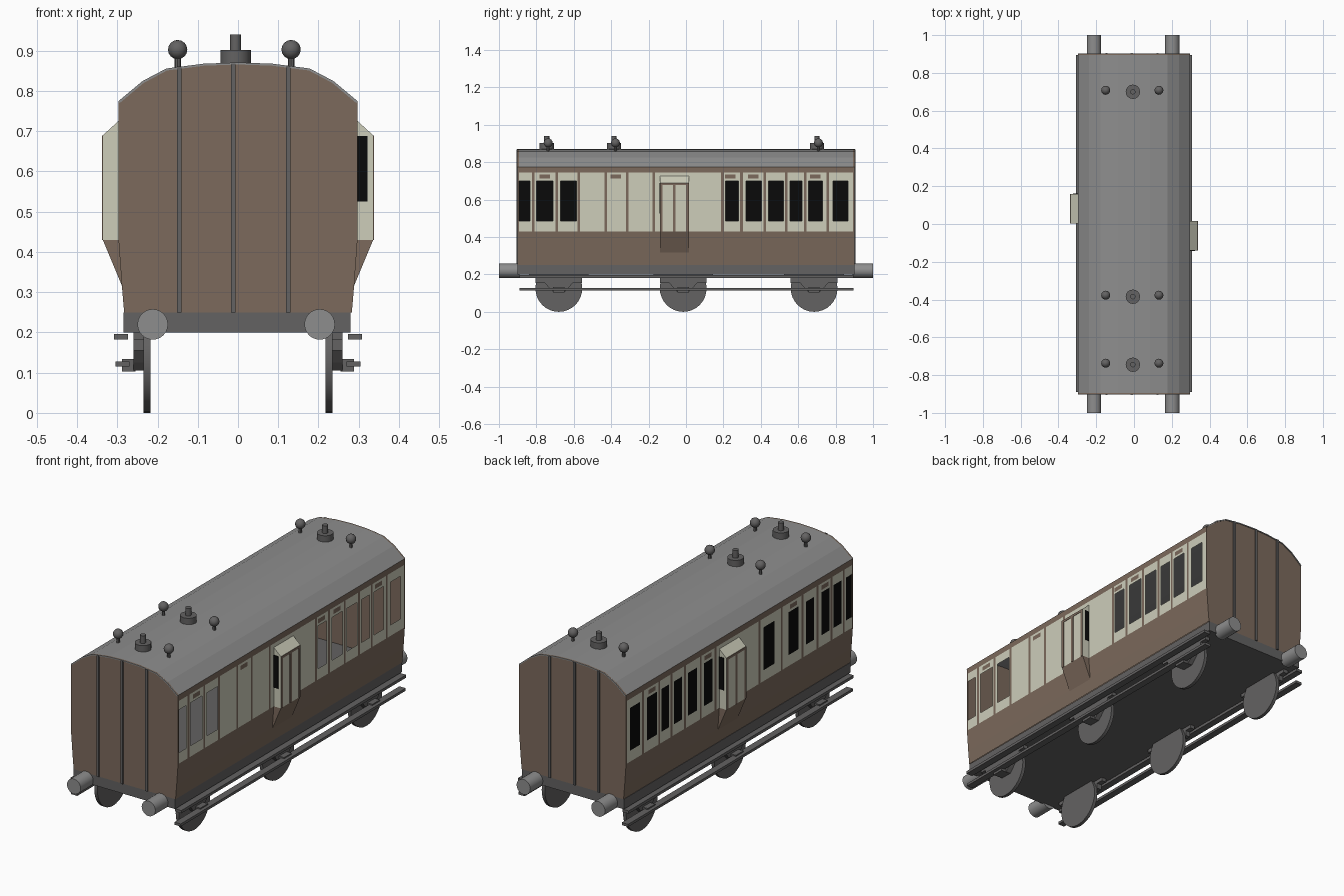
import bpy, bmesh, math
from mathutils import Matrix, Vector

if "Cube" in bpy.data.objects:
    bpy.data.objects.remove(bpy.data.objects["Cube"])


def material(name, col):
    m = bpy.data.materials.new(name)
    m.diffuse_color = (*col, 1)
    m.use_nodes = True
    m.node_tree.nodes["Principled BSDF"].inputs["Base Color"].default_value = m.diffuse_color
    return m


BROWN = material("brown_paint", (0.20, 0.143, 0.107))
CREAM = material("cream_paint", (0.61, 0.61, 0.49))
ROOF = material("roof_grey", (0.27, 0.27, 0.27))
DARK = material("underframe_grey", (0.125, 0.122, 0.122))
BLACK = material("black_glass", (0.003, 0.003, 0.003))


def finish(name, bm, mats, smooth=False):
    me = bpy.data.meshes.new(name)
    bm.to_mesh(me)
    bm.free()
    for m in mats:
        me.materials.append(m)
    ob = bpy.data.objects.new(name, me)
    bpy.context.collection.objects.link(ob)
    if smooth:
        bpy.context.view_layer.objects.active = ob
        ob.select_set(True)
        bpy.ops.object.shade_smooth_by_angle(angle=math.radians(40))
        ob.select_set(False)
    return ob


def box(name, x0, x1, y0, y1, z0, z1, mat):
    bm = bmesh.new()
    c = Vector(((x0 + x1) / 2, (y0 + y1) / 2, (z0 + z1) / 2))
    size = (abs(x1 - x0), abs(y1 - y0), abs(z1 - z0), 1)
    bmesh.ops.create_cube(bm, size=1, matrix=Matrix.Translation(c) @ Matrix.Diagonal(size))
    return finish(name, bm, [mat])


def cylinder(name, centre, r, depth, axis, mat, n=24):
    rot = {"X": Matrix.Rotation(math.pi / 2, 4, "Y"),
           "Y": Matrix.Rotation(math.pi / 2, 4, "X"), "Z": Matrix()}[axis]
    bm = bmesh.new()
    bmesh.ops.create_cone(bm, cap_ends=True, segments=n, radius1=r, radius2=r, depth=depth,
                          matrix=Matrix.Translation(centre) @ rot)
    return finish(name, bm, [mat], True)


def prism(name, pts, place, a, b, mats, rule=None):
    """Extrude a closed profile between a and b; place maps (u, v, w) to a point."""
    bm = bmesh.new()
    va = [bm.verts.new(place(u, v, a)) for u, v in pts]
    vb = [bm.verts.new(place(u, v, b)) for u, v in pts]
    n = len(pts)
    bm.faces.new(va)
    bm.faces.new(vb[::-1])
    for i in range(n):
        bm.faces.new((va[i], vb[i], vb[(i + 1) % n], va[(i + 1) % n]))
    bmesh.ops.recalc_face_normals(bm, faces=bm.faces)
    if rule:
        for f in bm.faces:
            f.material_index = rule(f.calc_center_median())
    return finish(name, bm, mats)


# Body shell section
L = 0.9
LOWER = [(0.283, 0.25), (0.289, 0.32), (0.297, 0.43)]
ARCH = [(0.297, 0.775), (0.237, 0.825), (0.178, 0.856), (0.085, 0.868), (0, 0.871)]
ARCH += [(-x, z) for x, z in ARCH[-2::-1]]


def side_wall(name, s, windows, strips, vents):
    """Panelled wall: grid cells are coloured or left open by their position."""
    bars = [(c - 0.007, c + 0.007) for c in strips] + [(-0.9, -0.893), (0.893, 0.9)]
    slots = [(c - 0.028, c + 0.028) for c in vents]
    ys = sorted({-L, L} | {v for p in windows + bars + slots for v in p})
    zs = [0.43, 0.485, 0.70, 0.712, 0.734, 0.745, 0.775]

    def within(y, spans):
        return any(a < y < b for a, b in spans)

    bm = bmesh.new()

    def quad(pts, mi):
        f = bm.faces.new([bm.verts.new(p) for p in (pts if s > 0 else pts[::-1])])
        f.material_index = mi

    x = s * 0.297
    for y0, y1 in zip(ys, ys[1:]):
        for z0, z1 in zip(zs, zs[1:]):
            y, z = (y0 + y1) / 2, (z0 + z1) / 2
            if 0.485 < z < 0.70 and within(y, windows):
                continue
            brown = z > 0.745 or within(y, bars) or (0.712 < z < 0.734 and within(y, slots))
            quad([(x, y0, z0), (x, y1, z0), (x, y1, z1), (x, y0, z1)], 0 if brown else 1)
    for (xa, za), (xb, zb) in zip(LOWER, LOWER[1:]):
        quad([(s * xa, -L, za), (s * xa, L, za), (s * xb, L, zb), (s * xb, -L, zb)], 0)
    bmesh.ops.remove_doubles(bm, verts=bm.verts, dist=1e-5)
    return finish(name, bm, [BROWN, CREAM])


side_wall("right_wall", 1,
          [(-0.892, -0.835), (-0.80, -0.71), (-0.67, -0.586), (0.21, 0.28), (0.32, 0.405),
           (0.44, 0.52), (0.555, 0.62), (0.655, 0.73), (0.785, 0.865)],
          [-0.817, -0.692, -0.574, -0.43, -0.315, -0.172, 0.195, 0.297, 0.422, 0.537, 0.637, 0.757],
          [-0.755, -0.375, 0.237, 0.36, 0.69])
side_wall("left_wall", -1,
          [(0.79, 0.87), (0.655, 0.735), (0.56, 0.62), (0.455, 0.52), (0.335, 0.41), (0.215, 0.28),
           (-0.28, -0.19), (-0.47, -0.39), (-0.59, -0.53), (-0.715, -0.65), (-0.81, -0.745),
           (-0.892, -0.845)],
          [0.765, 0.637, 0.54, 0.432, 0.308, 0.19, -0.16, -0.335, -0.50, -0.62, -0.73, -0.828],
          [0.695, 0.248, -0.43, -0.68])
box("left_window_glass", -0.294, -0.290, -0.895, 0.895, 0.46, 0.725, BLACK)

# End walls with vertical bars
for end, s in (("front", -1), ("back", 1)):
    outline = LOWER + ARCH + [(-x, z) for x, z in LOWER[::-1]]
    prism(end + "_wall", outline, lambda u, v, w: (u, w, v), s * (L - 0.006), s * L, [BROWN])
    for x, top in ((-0.146, 0.861), (-0.012, 0.869), (0.125, 0.862)):
        box(end + "_wall_bar", x - 0.006, x + 0.006, s * L, s * (L + 0.006), 0.25, top, DARK)
    for x in (-0.212, 0.203):
        cylinder(end + "_buffer", (x, s * 0.945, 0.22), 0.038, 0.11, "Y", ROOF)

# Curved roof skin
under = [(x * 0.99, z - 0.005) for x, z in ARCH[::-1]]
prism("roof", ARCH + under, lambda u, v, w: (u, w, v), -0.903, 0.903, [ROOF])

# Roof vents and lamps
for y in (-0.745, -0.385, 0.7):
    cylinder("vent_base", (-0.006, y, 0.883), 0.038, 0.038, "Z", DARK, 16)
    cylinder("vent_cap", (-0.006, y, 0.92), 0.014, 0.04, "Z", DARK, 12)
    for x in (-0.15, 0.132):
        cylinder("lamp_stem", (x, y + 0.008, 0.872), 0.008, 0.04, "Z", DARK, 8)
        bm = bmesh.new()
        bmesh.ops.create_uvsphere(bm, u_segments=12, v_segments=8, radius=0.024,
                                  matrix=Matrix.Translation((x, y + 0.008, 0.903)))
        finish("lamp_globe", bm, [DARK], True)

# Projecting lookouts
for side, s, y0, y1, glazed in (("right", 1, -0.14, 0.015, (0, 1)), ("left", -1, 0.003, 0.16, (1,))):
    xo = 0.336
    prism(side + "_lookout", [(0.29, 0.43), (xo, 0.43), (xo, 0.69), (0.29, 0.732)],
          lambda u, v, w: (s * u, w, v), y0, y1, [CREAM])
    prism(side + "_lookout_base", [(0.286, 0.31), (xo, 0.43), (0.29, 0.43)],
          lambda u, v, w: (s * u, w, v), y0, y1, [BROWN])
    mid = (y0 + y1) / 2
    for c in (y0 + 0.007, mid, y1 - 0.007):
        box(side + "_lookout_strip", s * xo, s * (xo + 0.002), c - 0.007, c + 0.007, 0.43, 0.69, BROWN)
    box(side + "_lookout_rail", s * xo, s * (xo + 0.002), y0, y1, 0.678, 0.69, BROWN)
    for g in glazed:
        y, d = ((y0, -0.002), (y1, 0.002))[g]
        box(side + "_lookout_glass", s * 0.296, s * 0.322, y, y + d, 0.525, 0.688, BLACK)

# Underframe and running gear
box("underframe", -0.285, 0.28, -L, L, 0.20, 0.25, DARK)
SPRING = [(-0.16, 0.20), (-0.16, 0.182), (-0.125, 0.182), (-0.125, 0.155), (-0.075, 0.155),
          (-0.05, 0.125), (-0.03, 0.105)]
SPRING += [(-u, v) for u, v in SPRING[::-1]]
for side, s in (("right", 1), ("left", -1)):
    box(side + "_upper_step", s * 0.273, s * 0.308, -0.89, 0.895, 0.182, 0.196, DARK)
    box(side + "_lower_step", s * 0.27, s * 0.305, -0.89, 0.895, 0.115, 0.128, DARK)
    for y in (-0.68, -0.015, 0.685):
        cylinder(side + "_wheel", (s * 0.226, y, 0.125), 0.125, 0.017, "X", DARK, 32)
        prism(side + "_axle_guard", SPRING, lambda u, v, w: (w, y + u, v), s * 0.234, s * 0.26, [DARK])
        box(side + "_axle_box", s * 0.255, s * 0.288, y - 0.03, y + 0.03, 0.103, 0.134, DARK)
